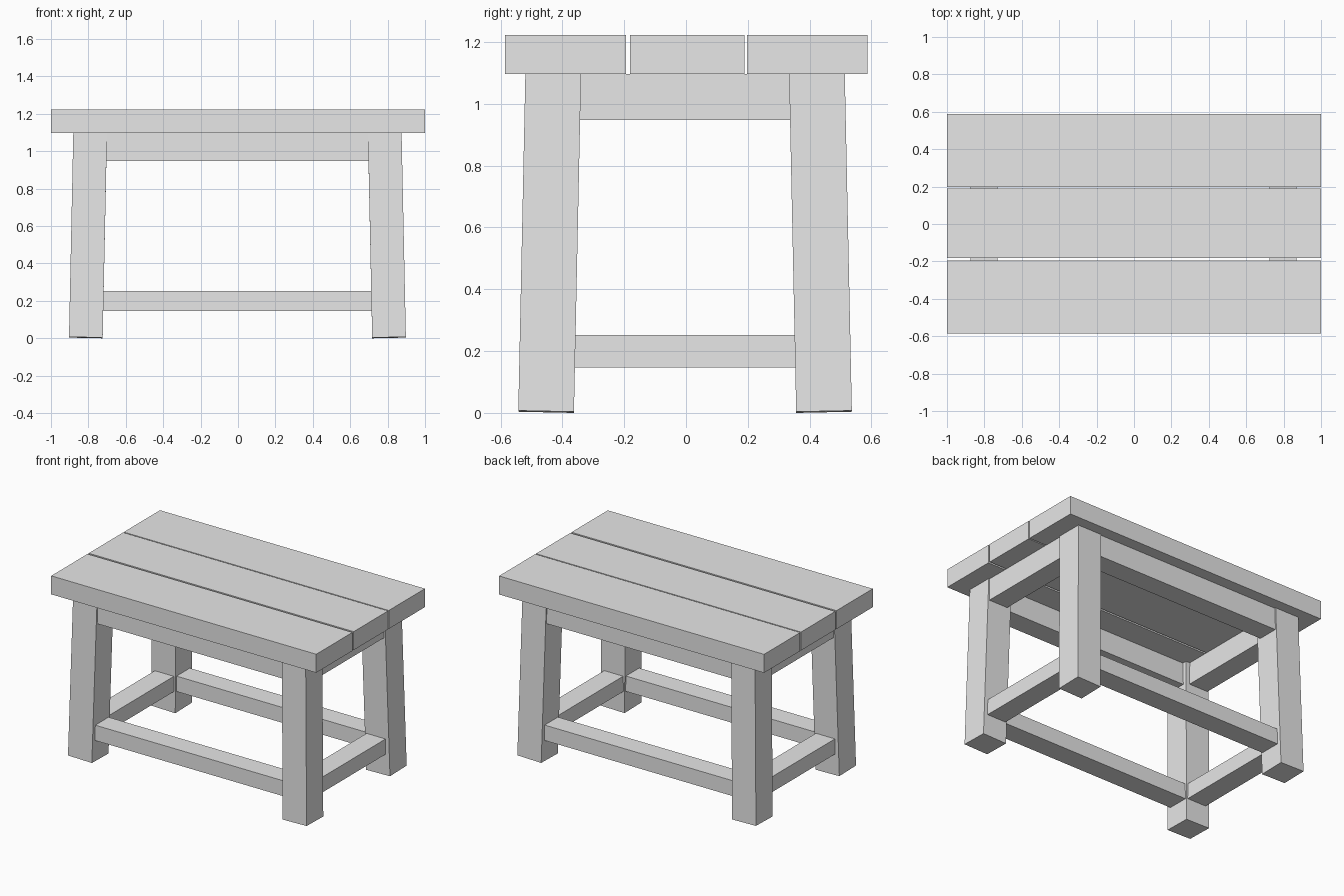
import bpy, bmesh
from mathutils import Matrix, Vector

default = bpy.data.objects.get("Cube")
if default:
    bpy.data.objects.remove(default, do_unlink=True)

# Single plain material
grey = bpy.data.materials.new("light_grey")
grey.use_nodes = True
grey.diffuse_color = (0.8, 0.8, 0.8, 1)
grey.node_tree.nodes["Principled BSDF"].inputs["Base Color"].default_value = (0.8, 0.8, 0.8, 1)


def beam(name, size, matrix):
    """A plain box of the given size, placed by a matrix."""
    mesh = bpy.data.meshes.new(name)
    bm = bmesh.new()
    bmesh.ops.create_cube(bm, size=1, matrix=matrix @ Matrix.Diagonal((*size, 1)))
    bm.to_mesh(mesh)
    bm.free()
    mesh.materials.append(grey)
    obj = bpy.data.objects.new(name, mesh)
    bpy.context.collection.objects.link(obj)
    return obj


def block(name, low, high):
    low, high = Vector(low), Vector(high)
    return beam(name, high - low, Matrix.Translation((low + high) / 2))


# Three planks forming the top
SEAT_LOW, SEAT_HIGH = 1.097, 1.223
for name, y0, y1 in (("front", -0.585, -0.194), ("middle", -0.181, 0.189), ("back", 0.197, 0.587)):
    block(name + "_top_plank", (-1, y0, SEAT_LOW), (1, y1, SEAT_HIGH))

# Frame layout: leg centre lines, rail thickness and small frame offset
LEG_X, LEG_Y, LEG_W = 0.799, 0.438, 0.18
RAIL_W, SHIFT = 0.143, -0.003
SPLAY = 0.021

sides_x = (("left", 1), ("right", -1))
sides_y = (("front", -1), ("back", 1))

# Splayed square legs, tilted outwards on both axes
for x_name, sx in sides_x:
    for y_name, sy in sides_y:
        tilt = Matrix.Rotation(SPLAY * sy, 4, "X") @ Matrix.Rotation(-SPLAY * sx, 4, "Y")
        place = Matrix.Translation((SHIFT + sx * LEG_X, SHIFT + sy * LEG_Y, 0.552))
        beam(f"{y_name}_{x_name}_leg", (LEG_W, LEG_W, 1.097), place @ tilt)

# Aprons under the top and stretchers near the floor
for kind, z0, z1 in (("apron", 0.948, SEAT_LOW), ("stretcher", 0.147, 0.252)):
    for y_name, sy in sides_y:
        y = SHIFT + sy * LEG_Y
        block(f"{y_name}_{kind}", (SHIFT - LEG_X, y - RAIL_W / 2, z0),
              (SHIFT + LEG_X, y + RAIL_W / 2, z1))
    for x_name, sx in sides_x:
        x = SHIFT + sx * LEG_X
        block(f"{x_name}_{kind}", (x - RAIL_W / 2, SHIFT - LEG_Y, z0),
              (x + RAIL_W / 2, SHIFT + LEG_Y, z1))
